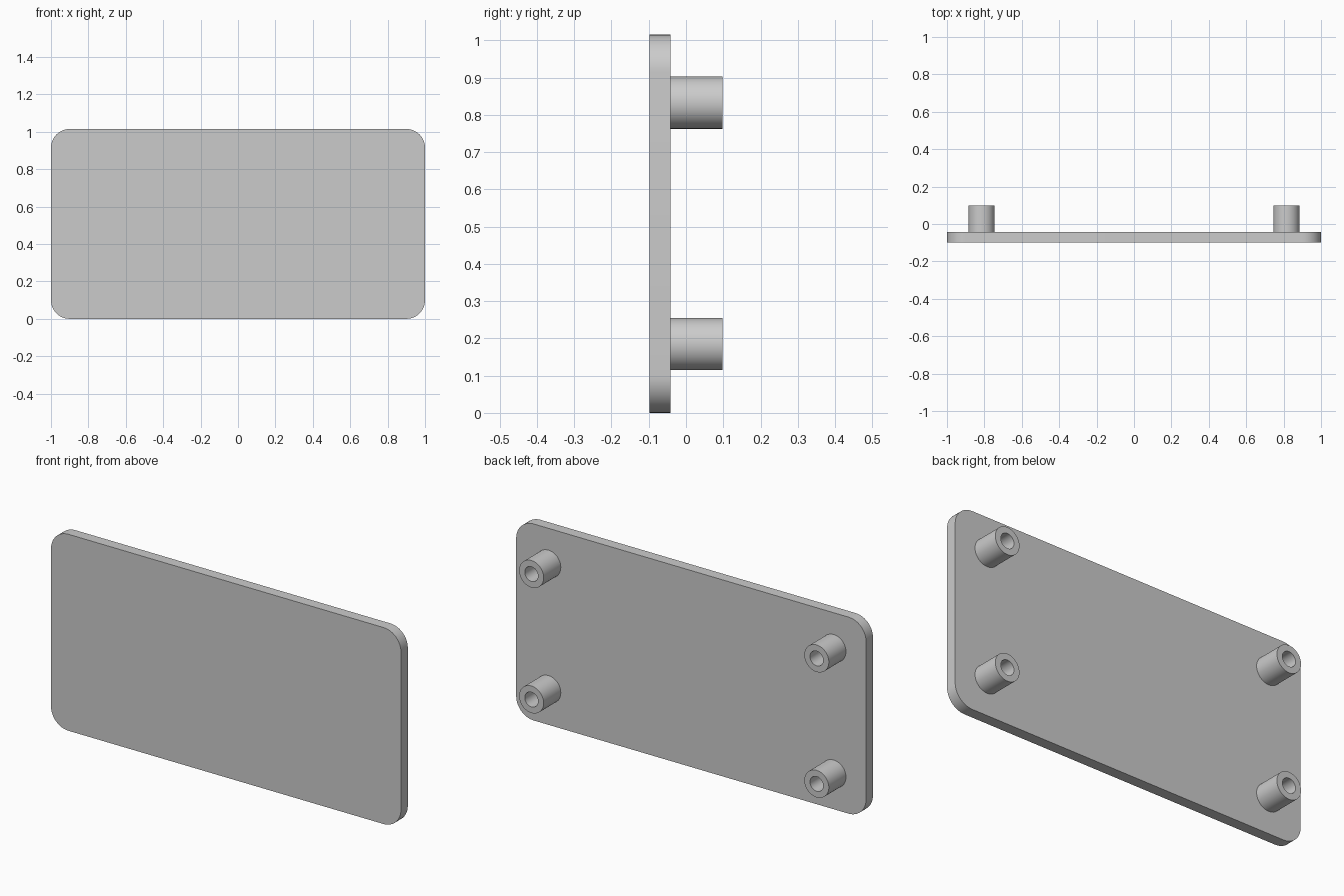
import bpy
import bmesh
from math import cos, sin, pi, radians

cube = bpy.data.objects.get("Cube")
if cube:
    bpy.data.objects.remove(cube, do_unlink=True)

WIDTH, HEIGHT, CORNER = 2.0, 1.015, 0.1
FRONT, BACK, POST_END = -0.098, -0.042, 0.098
POST_RADIUS, HOLE_RADIUS = 0.07, 0.038
POST_X, POST_Z, MID_Z = 0.815, 0.324, HEIGHT / 2

grey = bpy.data.materials.new("plain grey")
grey.use_nodes = True
grey.diffuse_color = (0.6, 0.6, 0.6, 1)
grey.node_tree.nodes["Principled BSDF"].inputs["Base Color"].default_value = (0.6, 0.6, 0.6, 1)


def finish(name, bm):
    bmesh.ops.recalc_face_normals(bm, faces=bm.faces)
    mesh = bpy.data.meshes.new(name)
    bm.to_mesh(mesh)
    bm.free()
    mesh.materials.append(grey)
    obj = bpy.data.objects.new(name, mesh)
    bpy.context.collection.objects.link(obj)
    bpy.ops.object.select_all(action='DESELECT')
    obj.select_set(True)
    bpy.context.view_layer.objects.active = obj
    bpy.ops.object.shade_smooth_by_angle(angle=radians(30))
    return obj


# Flat panel with rounded corners
def make_panel():
    bm = bmesh.new()
    steps = 12
    outline = []
    for quarter, (sx, sz) in enumerate([(1, 1), (-1, 1), (-1, -1), (1, -1)]):
        for i in range(steps + 1):
            a = (quarter + i / steps) * pi / 2
            x = sx * (WIDTH / 2 - CORNER) + CORNER * cos(a)
            z = MID_Z + sz * (HEIGHT / 2 - CORNER) + CORNER * sin(a)
            outline.append(bm.verts.new((x, FRONT, z)))
    face = bm.faces.new(outline)
    extruded = bmesh.ops.extrude_face_region(bm, geom=[face], use_keep_orig=True)
    moved = [v for v in extruded["geom"] if isinstance(v, bmesh.types.BMVert)]
    bmesh.ops.translate(bm, verts=moved, vec=(0, BACK - FRONT, 0))
    return finish("panel", bm)


# Hollow round post: outer wall, rim, bore and bore floor
def make_post(name, x, z):
    bm = bmesh.new()
    sides = 48
    rings = []
    for radius, y in [(POST_RADIUS, BACK), (POST_RADIUS, POST_END),
                      (HOLE_RADIUS, POST_END), (HOLE_RADIUS, BACK + 0.001)]:
        rings.append([bm.verts.new((x + radius * cos(2 * pi * i / sides), y,
                                    z + radius * sin(2 * pi * i / sides)))
                      for i in range(sides)])
    for a, b in zip(rings, rings[1:]):
        for i in range(sides):
            j = (i + 1) % sides
            bm.faces.new((a[i], a[j], b[j], b[i]))
    bm.faces.new(rings[0])
    bm.faces.new(rings[-1])
    return finish(name, bm)


make_panel()
for side, sx in (("left", 1), ("right", -1)):
    for level, sz in (("upper", 1), ("lower", -1)):
        make_post(f"{level}_{side}_post", sx * POST_X, MID_Z + 0.001 + sz * POST_Z)
